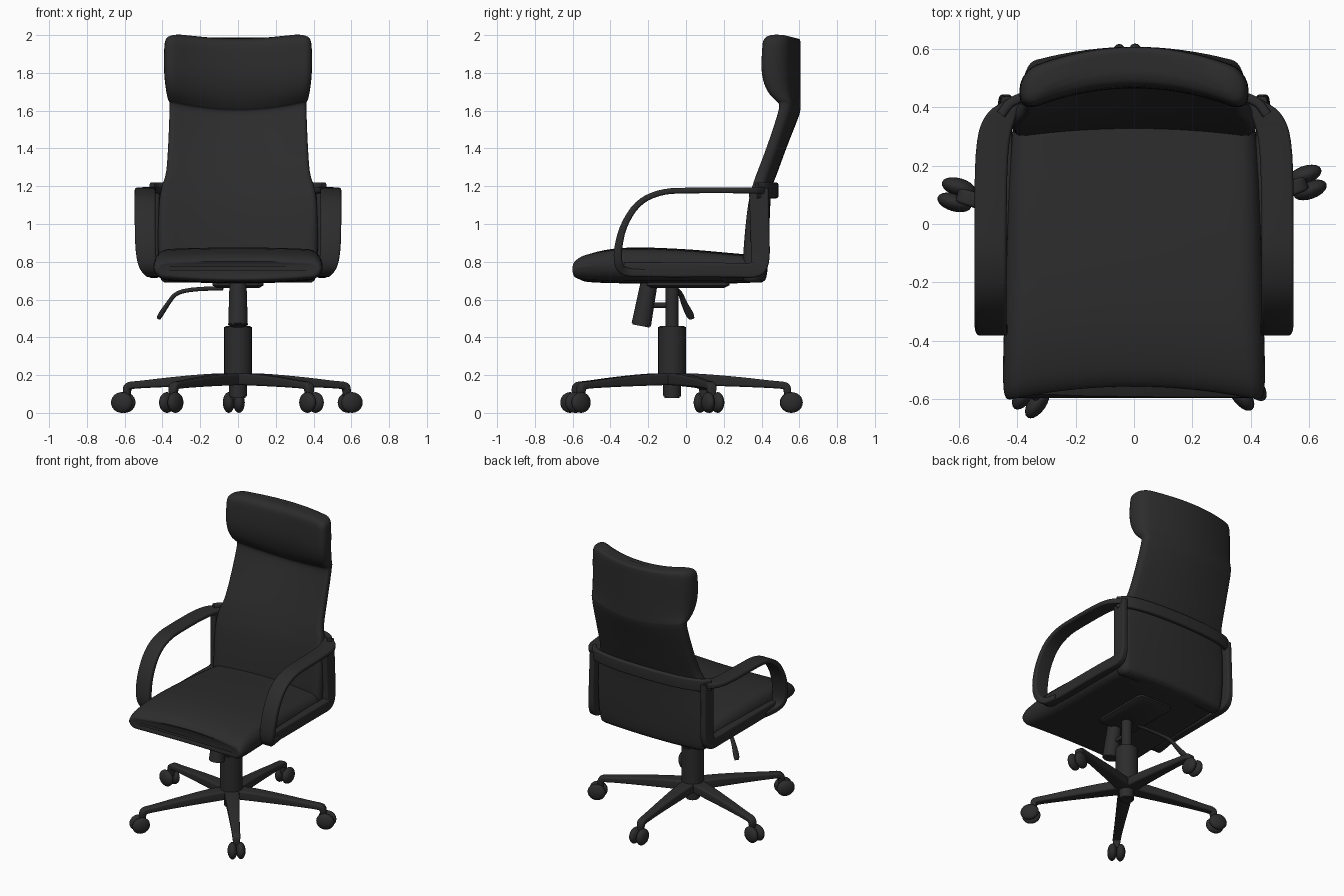
import bpy, bmesh, math
from mathutils import Vector, Matrix

if "Cube" in bpy.data.objects:
    bpy.data.objects.remove(bpy.data.objects["Cube"])

mat = bpy.data.materials.new("charcoal black")
mat.diffuse_color = (0.025, 0.025, 0.025, 1)
mat.use_nodes = True
mat.node_tree.nodes["Principled BSDF"].inputs["Base Color"].default_value = mat.diffuse_color


def finish(name, bm):
    bmesh.ops.recalc_face_normals(bm, faces=bm.faces)
    me = bpy.data.meshes.new(name)
    bm.to_mesh(me)
    bm.free()
    ob = bpy.data.objects.new(name, me)
    me.materials.append(mat)
    bpy.context.collection.objects.link(ob)
    return ob


def soften(rows, times=2):
    """Corner-cutting that keeps both end rows."""
    for _ in range(times):
        out = [rows[0]]
        for p, q in zip(rows, rows[1:]):
            out.append(tuple(a * .75 + b * .25 for a, b in zip(p, q)))
            out.append(tuple(a * .25 + b * .75 for a, b in zip(p, q)))
        rows = out + [rows[-1]]
    return rows


def section(a, b, r, n=1):
    """Rounded rectangle, half sizes a and b, long sides cut into n."""
    r = min(r, a * .98, b * .98)
    pts = []
    for k, (sx, sy) in enumerate([(1, 1), (-1, 1), (-1, -1), (1, -1)]):
        for i in range(6):
            t = math.radians(90 * k + 18 * i)
            pts.append((sx * (a - r) + r * math.cos(t), sy * (b - r) + r * math.sin(t)))
        if k % 2 == 0:
            for i in range(1, n):
                pts.append((sx * (a - r) * (1 - 2 * i / n), sy * b))
    return pts


def loft(name, rings):
    bm = bmesh.new()
    vs = [[bm.verts.new(p) for p in ring] for ring in rings]
    n = len(vs[0])
    for p, q in zip(vs, vs[1:]):
        for i in range(n):
            bm.faces.new((p[i], p[(i + 1) % n], q[(i + 1) % n], q[i]))
    bm.faces.new(vs[0])
    bm.faces.new(vs[-1])
    return finish(name, bm)


def sweep(name, rows, side=None, r=.012, times=2):
    """Rows: x, y, z, half width, half thickness. side = fixed width axis."""
    rows = soften(rows, times)
    rings = []
    for i, row in enumerate(rows):
        c = Vector(row[:3])
        t = (Vector(rows[min(i + 1, len(rows) - 1)][:3]) - Vector(rows[max(i - 1, 0)][:3])).normalized()
        u = Vector(side)
        v = t.cross(u).normalized()
        rings.append([c + u * a + v * b for a, b in section(row[3], row[4], r)])
    return loft(name, rings)


def tube(name, p, q, r1, r2, bevel=.006):
    p, q = Vector(p), Vector(q)
    bm = bmesh.new()
    rot = (q - p).to_track_quat('Z', 'Y').to_matrix().to_4x4()
    bmesh.ops.create_cone(bm, cap_ends=True, segments=32, radius1=r1, radius2=r2,
                          depth=(q - p).length, matrix=Matrix.Translation((p + q) / 2) @ rot)
    rims = [e for e in bm.edges if any(len(f.verts) > 4 for f in e.link_faces)]
    bmesh.ops.bevel(bm, geom=rims, offset=bevel, segments=2, affect='EDGES')
    return finish(name, bm)


# Backrest with headrest: z, front y at edges, back y at middle, half width, bow, edge lift
back = [(.69, .32, .40, .39, .02, 0), (.71, .29, .43, .415, .03, 0), (.90, .30, .44, .425, .03, 0),
        (1.1, .32, .445, .42, .04, 0), (1.2, .345, .455, .405, .045, 0), (1.26, .365, .48, .38, .045, 0),
        (1.4, .42, .53, .37, .045, 0), (1.57, .485, .598, .362, .05, .03), (1.60, .488, .605, .362, .05, .045),
        (1.61, .47, .607, .37, .055, .045), (1.68, .41, .607, .382, .075, .03), (1.78, .378, .607, .392, .085, .02),
        (1.9, .382, .607, .392, .085, .02), (1.965, .39, .607, .385, .085, .02),
        (1.982, .43, .60, .345, .08, .02), (1.982, .47, .565, .30, .07, .02)]
rings = []
for z, y0, y1, w, c, lift in soften(back):
    th = y1 - y0 - c
    rings.append([(x, y0 + th / 2 + v + c * (1 - (x / w) ** 2), z + lift * (x / w) ** 2)
                  for x, v in section(w, th / 2, th * .42, 16)])
loft("backrest", rings)

# Seat cushion: y, bottom, top, half width, front bow
seat = [(-.55, .73, .79, .40, .045), (-.56, .70, .81, .44, .045), (-.50, .69, .85, .45, .045),
        (-.32, .685, .88, .445, .02), (0, .685, .868, .435, 0), (.25, .685, .845, .425, 0),
        (.37, .69, .835, .41, 0), (.40, .70, .82, .37, 0), (.40, .72, .79, .33, 0)]
rings = []
for y, z0, z1, w, c in soften(seat):
    h = (z1 - z0) / 2
    rings.append([(x, y - c * (x / w) ** 2, z0 + h + v + (.02 * (x / w) ** 2 if v < 0 else -.012 * (x / w) ** 2))
                  for x, v in section(w, h, h * .8, 16)])
loft("seat", rings)

# Armrests and side frames
arm = [(.41, .425, 1.178, .03, .02), (.455, .38, 1.178, .055, .017), (.488, .28, 1.178, .056, .015),
       (.492, 0, 1.178, .055, .015), (.492, -.13, 1.172, .055, .015), (.492, -.25, 1.12, .055, .016),
       (.492, -.33, 1.0, .055, .018), (.49, -.362, .87, .054, .021), (.48, -.36, .78, .05, .022),
       (.455, -.32, .742, .04, .022), (.45, -.22, .74, .03, .02)]
frame = [(.445, -.33, .765, .03, .03), (.445, -.25, .757, .03, .04), (.445, .25, .757, .03, .038),
         (.445, .375, .752, .025, .04), (.44, .395, .80, .022, .05), (.44, .392, .95, .02, .05),
         (.435, .385, 1.19, .02, .052)]
for s, label in ((1, "right"), (-1, "left")):
    for nm, rows in (("armrest", arm), ("side_frame", frame)):
        sweep(label + "_" + nm, [(s * r[0],) + r[1:] for r in rows], (1, 0, 0))

# Band across the back
band = [(s * x, y, 1.178, .042, .016) for s, x, y in
        [(-1, .455, .375), (-1, .42, .425), (-1, .3, .457), (-1, .12, .473),
         (1, .12, .473), (1, .3, .457), (1, .42, .425), (1, .455, .375)]]
sweep("back_band", band, (0, 0, 1))

# Under-seat mechanism
loft("mechanism_plate", [[(x, y + .01, z) for x, y in section(a, b, .04)]
                         for z, a, b in ((.70, .135, .22), (.675, .135, .22), (.66, .11, .19))])
tube("tension_knob", (0, -.238, .46), (0, -.195, .69), .052, .045)
tube("knob_link", (0, -.2, .57), (0, -.07, .57), .014, .014)
lever = [(-.08, -.06, .66, .011, .011), (-.24, -.05, .655, .011, .011), (-.33, -.03, .635, .012, .011),
         (-.37, -.01, .58, .016, .011), (-.41, .02, .52, .022, .013), (-.42, .03, .50, .015, .01)]
sweep("height_lever", lever, (.25, .95, .2), .011)

# Gas column and hub
CY = -.074
tube("upper_column", (0, CY, .44), (0, CY, .68), .034, .034)
tube("column_sleeve", (0, CY, .17), (0, CY, .46), .073, .073)
tube("base_hub", (0, CY, .08), (0, CY, .19), .046, .05)

# Five legs with twin-wheel casters
leg = [(.0, .178, .05, .03), (.12, .178, .045, .032), (.35, .165, .034, .026), (.54, .15, .027, .019),
       (.605, .145, .026, .02), (.612, .12, .024, .02), (.612, .07, .016, .016)]
for k in range(5):
    a = math.radians(92 + 72 * k)
    out, side = Vector((math.cos(a), math.sin(a), 0)), Vector((-math.sin(a), math.cos(a), 0))
    rows = [(out.x * r, CY + out.y * r, z, hw, hh) for r, z, hw, hh in leg]
    sweep("leg_%d" % (k + 1), rows, side)
    bm = bmesh.new()
    for s in (-1, 1):
        pos = out * .632 + side * s * .027 + Vector((0, CY, .055))
        m = Matrix.Translation(pos) @ Matrix.Rotation(a, 4, 'Z') @ Matrix.Diagonal((.06, .031, .055, 1))
        bmesh.ops.create_uvsphere(bm, u_segments=20, v_segments=12, radius=1, matrix=m)
    finish("caster_%d" % (k + 1), bm)

# Smooth shading with crisp edges
for ob in bpy.data.objects:
    ob.select_set(True)
    bpy.context.view_layer.objects.active = ob
bpy.ops.object.shade_smooth_by_angle(angle=math.radians(40))
